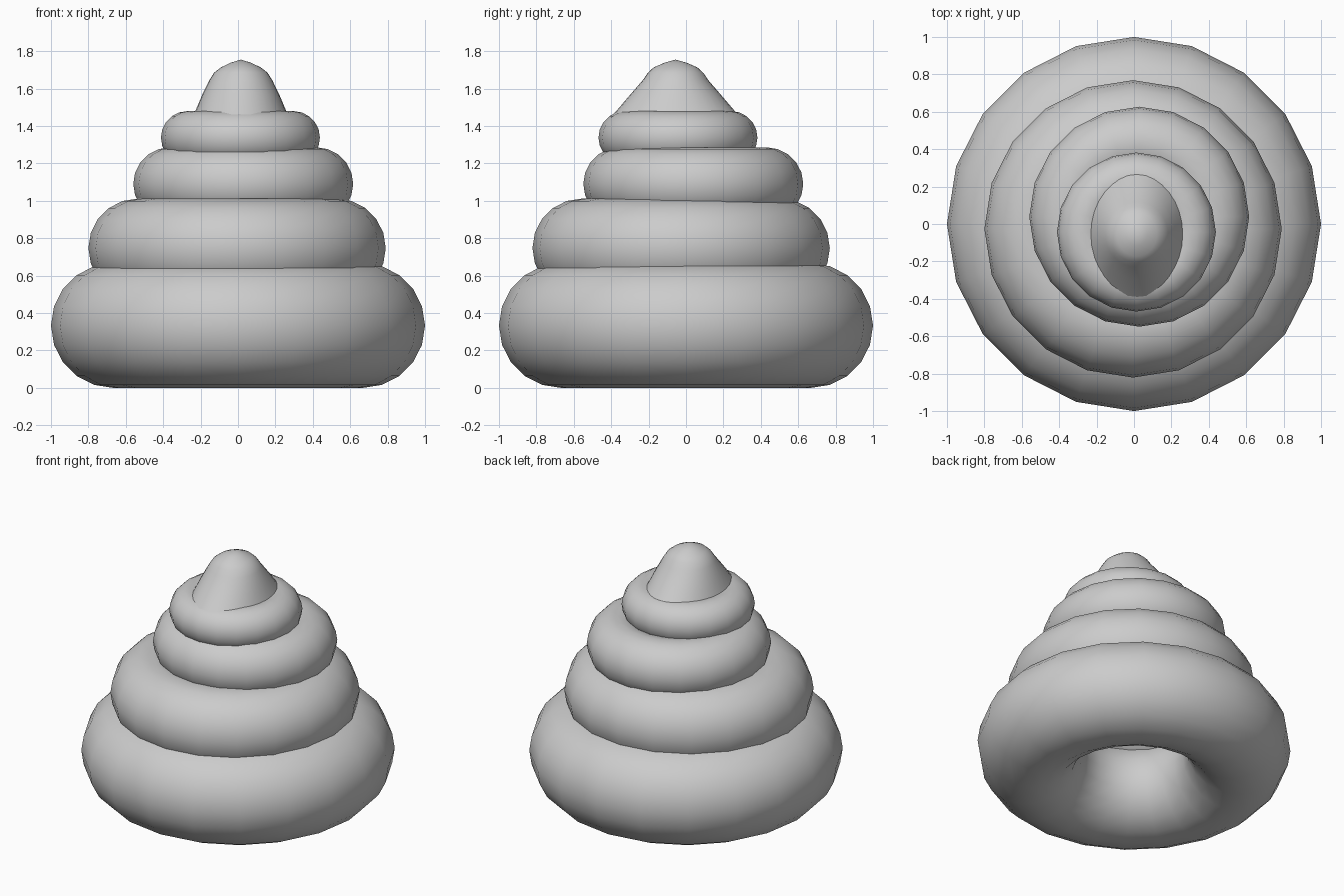
import bpy, bmesh
from math import cos, sin, tau

if "Cube" in bpy.data.objects:
    bpy.data.objects.remove(bpy.data.objects["Cube"])


def add_object(name, bm):
    bmesh.ops.recalc_face_normals(bm, faces=bm.faces)
    for f in bm.faces:
        f.smooth = len(f.verts) <= 4
    mesh = bpy.data.meshes.new(name)
    bm.to_mesh(mesh)
    bm.free()
    ob = bpy.data.objects.new(name, mesh)
    bpy.context.collection.objects.link(ob)
    return ob


# Stacked rings: name, centre, outer radius (tube is a third of it)
rings = [
    ("base_ring", (0, 0, 0.333), 1.0),
    ("lower_ring", (-0.005, -0.026, 0.747), 0.795),
    ("middle_ring", (0.028, 0.039, 1.09), 0.588),
    ("upper_ring", (0.013, -0.043, 1.338), 0.425),
]
for name, centre, outer in rings:
    bpy.ops.mesh.primitive_torus_add(
        location=centre, major_segments=20, minor_segments=20,
        major_radius=outer * 2 / 3, minor_radius=outer / 3)
    ring = bpy.context.object
    ring.name = name
    bpy.ops.object.shade_smooth()

# Rounded tip: oval cross-sections (height, half width x, half depth y)
sections = [(1.42, 0.27, 0.375), (1.48, 0.243, 0.317), (1.57, 0.205, 0.24),
            (1.645, 0.168, 0.175), (1.685, 0.143, 0.148),
            (1.713, 0.107, 0.117), (1.738, 0.055, 0.06)]
SIDES = 32
bm = bmesh.new()
loops = [[bm.verts.new((rx * cos(tau * i / SIDES), ry * sin(tau * i / SIDES), z))
          for i in range(SIDES)] for z, rx, ry in sections]
apex = bm.verts.new((0, 0, 1.755))
for i in range(SIDES):
    j = (i + 1) % SIDES
    for a, b in zip(loops, loops[1:]):
        bm.faces.new((a[i], a[j], b[j], b[i]))
    bm.faces.new((loops[-1][i], loops[-1][j], apex))
bm.faces.new(loops[0][::-1])
tip = add_object("pointed_tip", bm)
tip.location = (0.015, -0.056, 0)
